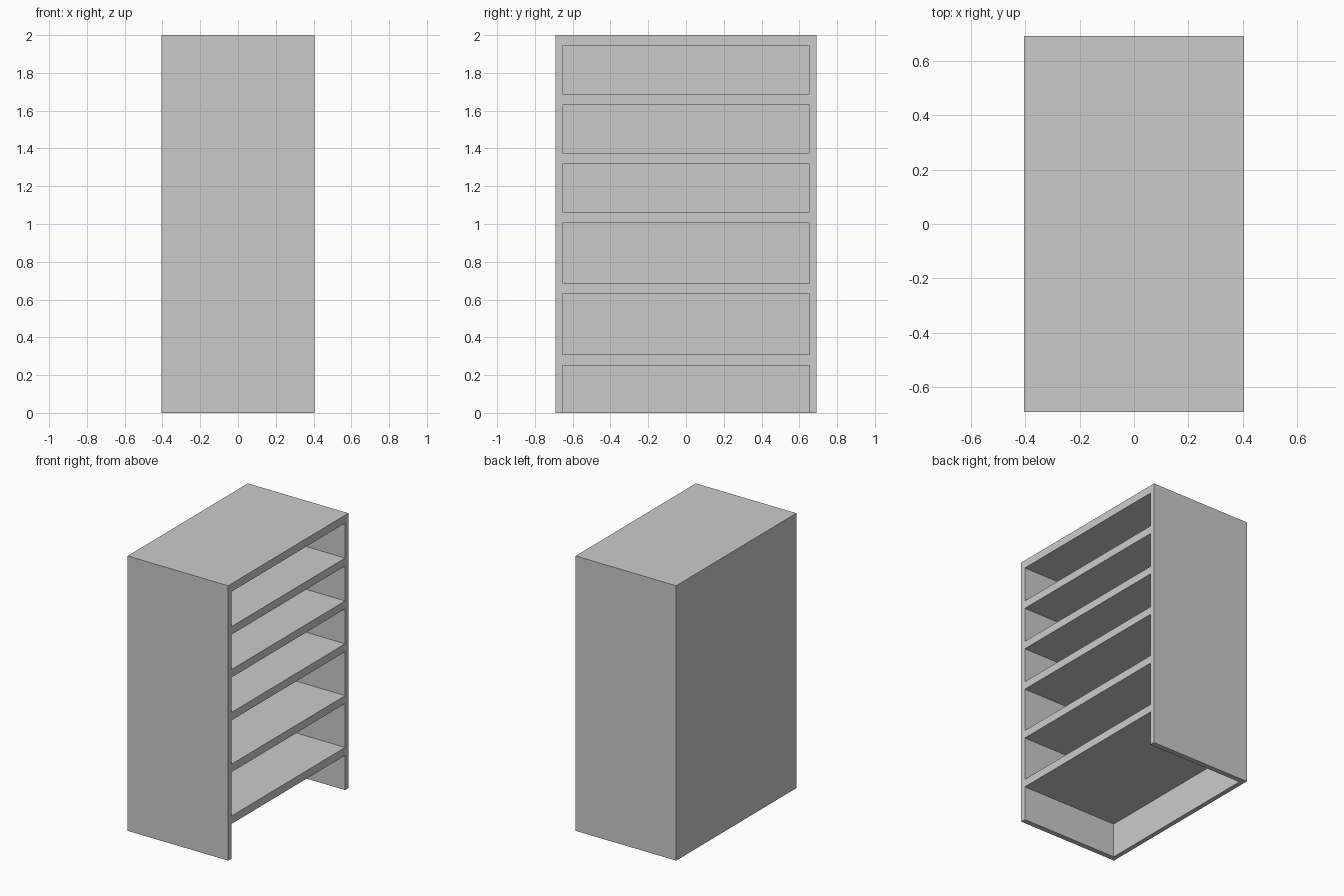
import bpy
import bmesh
from mathutils import Matrix, Vector

if "Cube" in bpy.data.objects:
    bpy.data.objects.remove(bpy.data.objects["Cube"])

HALF_DEPTH, HALF_WIDTH, HEIGHT = 0.405, 0.691, 2.0
SIDE, BACK, SHELF = 0.038, 0.034, 0.058
OVER = 0.1  # how far cutters poke out of open sides


def add_box(bm, lo, hi):
    lo, hi = Vector(lo), Vector(hi)
    mat = Matrix.Translation((lo + hi) / 2) @ Matrix.Diagonal((*(hi - lo), 1))
    bmesh.ops.create_cube(bm, size=1, matrix=mat)


def make_object(name, boxes):
    bm = bmesh.new()
    for lo, hi in boxes:
        add_box(bm, lo, hi)
    mesh = bpy.data.meshes.new(name)
    bm.to_mesh(mesh)
    bm.free()
    obj = bpy.data.objects.new(name, mesh)
    bpy.context.collection.objects.link(obj)
    return obj


# Solid case: outer block with closed back, top and sides
case = make_object("shelf_unit", [((-HALF_DEPTH, -HALF_WIDTH, 0),
                                   (HALF_DEPTH, HALF_WIDTH, HEIGHT))])

# Compartments, top to bottom, all open on +x
compartments = []
top = HEIGHT - SHELF
for height in (0.254, 0.254, 0.254, 0.319, 0.319, None):
    bottom = -OVER if height is None else top - height  # lowest has no floor
    compartments.append(((-HALF_DEPTH + BACK, -HALF_WIDTH + SIDE, bottom),
                         (HALF_DEPTH + OVER, HALF_WIDTH - SIDE, top)))
    top = bottom - SHELF
cutter = make_object("compartment_cutter", compartments)
cutter.hide_render = True
cutter.display_type = 'WIRE'

# Hollow out the case, leaving the shelves between compartments
cut = case.modifiers.new("compartments", 'BOOLEAN')
cut.operation = 'DIFFERENCE'
cut.solver = 'EXACT'
cut.object = cutter
